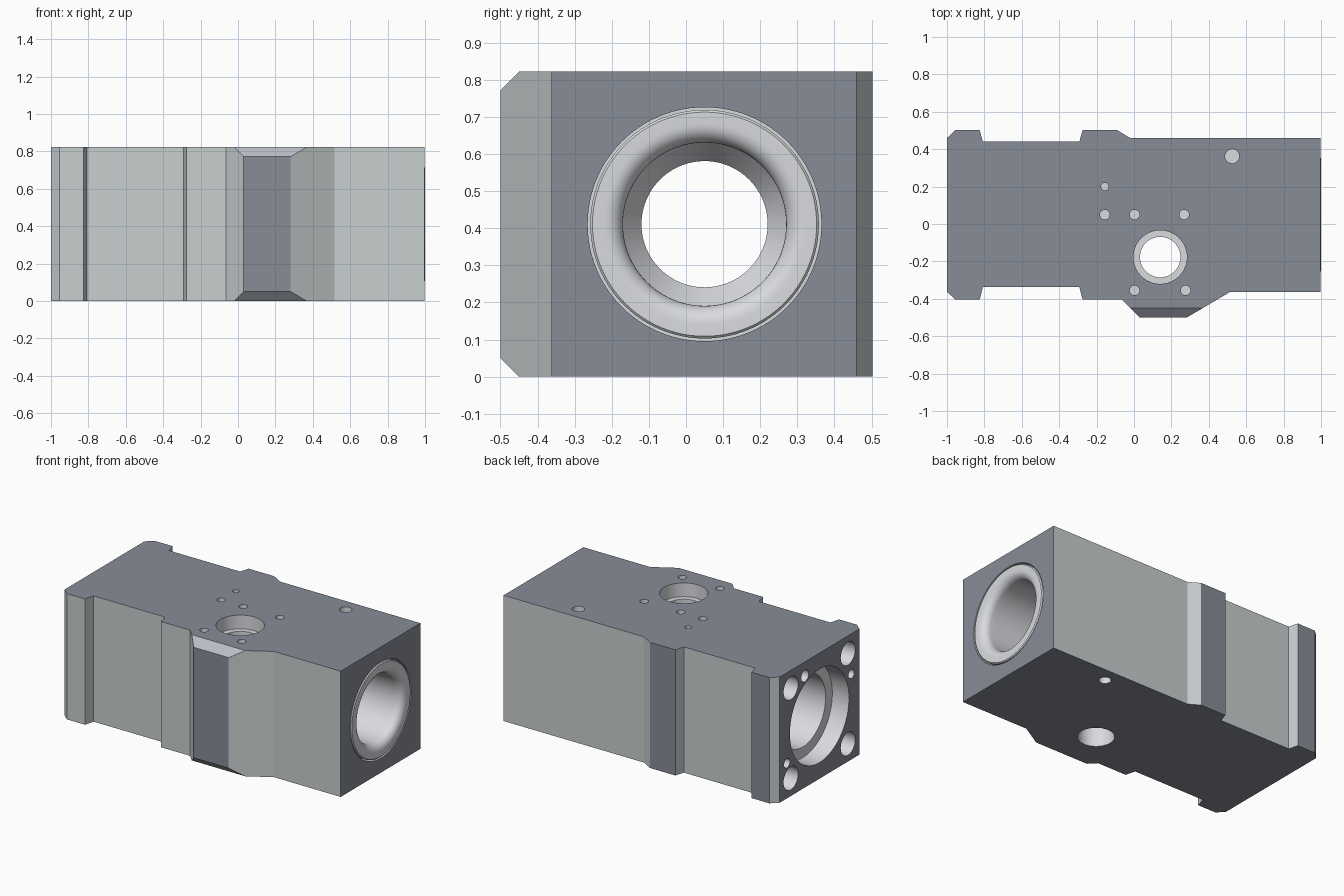
import bpy, bmesh
from math import cos, sin, pi
from mathutils import Vector

if "Cube" in bpy.data.objects:
    bpy.data.objects.remove(bpy.data.objects["Cube"])

H = 0.822
CY, CZ = 0.05, H / 2
XR = 0.997          # right face of the body


def make_object(name, bm):
    bmesh.ops.remove_doubles(bm, verts=bm.verts, dist=1e-6)
    bmesh.ops.recalc_face_normals(bm, faces=bm.faces)
    mesh = bpy.data.meshes.new(name)
    bm.to_mesh(mesh)
    bm.free()
    ob = bpy.data.objects.new(name, mesh)
    bpy.context.collection.objects.link(ob)
    return ob


def make_material(name, r, g, b):
    mat = bpy.data.materials.new(name)
    mat.diffuse_color = (r, g, b, 1)
    mat.use_nodes = True
    mat.node_tree.nodes["Principled BSDF"].inputs["Base Color"].default_value = mat.diffuse_color
    return mat


def lathe(name, profile, axis, a, b, closed=False, n=64):
    """Revolve (position, radius) pairs about an X or Z axis passing through (a, b)."""
    bm = bmesh.new()
    rings = []
    for t, r in profile:
        ring = []
        for i in range(n):
            u, v = r * cos(2 * pi * i / n), r * sin(2 * pi * i / n)
            co = (t, a + u, b + v) if axis == 'X' else (a + u, b + v, t)
            ring.append(bm.verts.new(co))
        rings.append(ring)
    pairs = list(zip(rings, rings[1:]))
    if closed:
        pairs.append((rings[-1], rings[0]))
    for p, q in pairs:
        for i in range(n):
            j = (i + 1) % n
            bm.faces.new((p[i], p[j], q[j], q[i]))
    if not closed:
        bm.faces.new(rings[0])
        bm.faces.new(rings[-1])
    return make_object(name, bm)


def drill(axis, start, depth, r, a, b):
    """Flat-bottomed blind hole cutter; the sign of depth is its direction."""
    s = 1 if depth > 0 else -1
    return lathe("hole_cutter", [(start - s * 0.02, r), (start + depth, r)], axis, a, b, n=32)


# Body: plan outline extruded upward
outline = [(-1, 0.46), (-0.955, 0.502), (-0.825, 0.502), (-0.808, 0.44), (-0.292, 0.44),
           (-0.275, 0.502), (-0.09, 0.502), (-0.02, 0.46), (XR, 0.46), (XR, -0.363),
           (0.515, -0.363), (0.282, -0.5), (0.03, -0.5), (-0.065, -0.403), (-0.275, -0.403),
           (-0.292, -0.338), (-0.808, -0.338), (-0.825, -0.403), (-0.955, -0.403), (-1, -0.363)]
bm = bmesh.new()
base = bm.faces.new([bm.verts.new((x, y, 0)) for x, y in outline])
top = bmesh.ops.extrude_face_region(bm, geom=[base])
bmesh.ops.translate(bm, vec=(0, 0, H),
                    verts=[v for v in top["geom"] if isinstance(v, bmesh.types.BMVert)])

# Bevel the upper and lower edges of the front boss
for z, s in ((H, 1), (0, -1)):
    cut = bmesh.ops.bisect_plane(bm, geom=bm.verts[:] + bm.edges[:] + bm.faces[:], dist=1e-6,
                                 plane_co=Vector((0, -0.45, z)), plane_no=Vector((0, -1, s)),
                                 clear_outer=True)
    edges = [e for e in cut["geom_cut"] if isinstance(e, bmesh.types.BMEdge)]
    bmesh.ops.edgeloop_fill(bm, edges=edges)
body = make_object("valve_body", bm)

# Main stepped bore along the length, with a seat for the end ring
cutters = [lathe("bore_cutter", [
    (-1.05, 0.305), (-0.88, 0.305), (-0.88, 0.235), (-0.6, 0.235), (-0.52, 0.17),
    (0.36, 0.17), (0.43, 0.22), (0.92, 0.22), (0.92, 0.315), (1.05, 0.315)],
    'X', CY, CZ, n=96)]

# Vertical port with a counterbore on top
cutters.append(lathe("port_cutter", [
    (-0.05, 0.108), (H - 0.09, 0.108), (H - 0.09, 0.143), (H + 0.05, 0.143)],
    'Z', 0.14, -0.177))

# Top holes
for x, y, r in ((-0.156, 0.2, 0.02), (-0.156, 0.05, 0.026), (0.003, 0.05, 0.026),
                (0.268, 0.05, 0.026), (0.003, -0.355, 0.026), (0.276, -0.355, 0.026),
                (0.525, 0.362, 0.038)):
    cutters.append(drill('Z', H, -0.12, r, x, y))
# Underside hole
cutters.append(drill('Z', 0, 0.12, 0.036, 0.525, 0.362))

# Corner bolt holes and small holes on the left end
for sy in (-1, 1):
    for sz in (-1, 1):
        cutters.append(drill('X', -1, 0.18, 0.075, CY + sy * 0.295, CZ + sz * 0.295))
for y, z, r in ((0.2, 0.73, 0.038), (-0.28, 0.56, 0.03), (0.385, 0.23, 0.03)):
    cutters.append(drill('X', -1, 0.12, r, y, z))

# Cut everything out of the body
bpy.context.view_layer.objects.active = body
for c in cutters:
    c.hide_render = True
    mod = body.modifiers.new("cut", 'BOOLEAN')
    mod.operation = 'DIFFERENCE'
    mod.solver = 'EXACT'
    mod.object = c
    bpy.ops.object.modifier_apply(modifier=mod.name)
    bpy.data.objects.remove(c, do_unlink=True)

# Colours: dark outer faces, grey sides, light bores, bevels in between
dark = make_material("dark_steel", 0.245, 0.263, 0.308)
side = make_material("grey_side", 0.58, 0.62, 0.63)
bore = make_material("light_bore", 0.7, 0.71, 0.74)
bevel = make_material("bevel_grey", 0.5, 0.51, 0.58)
body.data.materials.clear()
for mat in (dark, side, bore, bevel):
    body.data.materials.append(mat)


def near(a, b):
    return abs(a - b) < 1e-3


for p in body.data.polygons:
    n, c = p.normal, p.center
    zs = [body.data.vertices[i].co.z for i in p.vertices]
    outer_z = abs(n.z) > 0.99 and (near(c.z, 0) or near(c.z, H))
    outer_x = abs(n.x) > 0.99 and (near(c.x, -1) or near(c.x, XR))
    outer_y = abs(n.y) > 0.99 and (near(c.y, 0.502) or near(c.y, -0.5))
    if outer_z or outer_x or outer_y:
        p.material_index = 0
    elif c.y < -0.45 and abs(n.z) > 0.5:
        p.material_index = 3
    elif max(zs) - min(zs) > 0.75 and abs(n.z) < 0.01:
        p.material_index = 1
    else:
        p.material_index = 2

# End ring: slightly proud of the right face, with a rounded inner lip
R = 0.05
lip = [(1 - R + R * cos(k * pi / 16), 0.22 + R - R * sin(k * pi / 16)) for k in range(9)]
ring = lathe("end_ring", [(0.92, 0.22), (0.92, 0.308), (0.994, 0.308), (1.0, 0.302)] + lip,
             'X', CY, CZ, closed=True, n=96)
ring.data.materials.append(bore)

# Smooth round surfaces, keep edges crisp
for ob in (body, ring):
    bpy.ops.object.select_all(action='DESELECT')
    ob.select_set(True)
    bpy.context.view_layer.objects.active = ob
    bpy.ops.object.shade_smooth_by_angle(angle=0.5)
